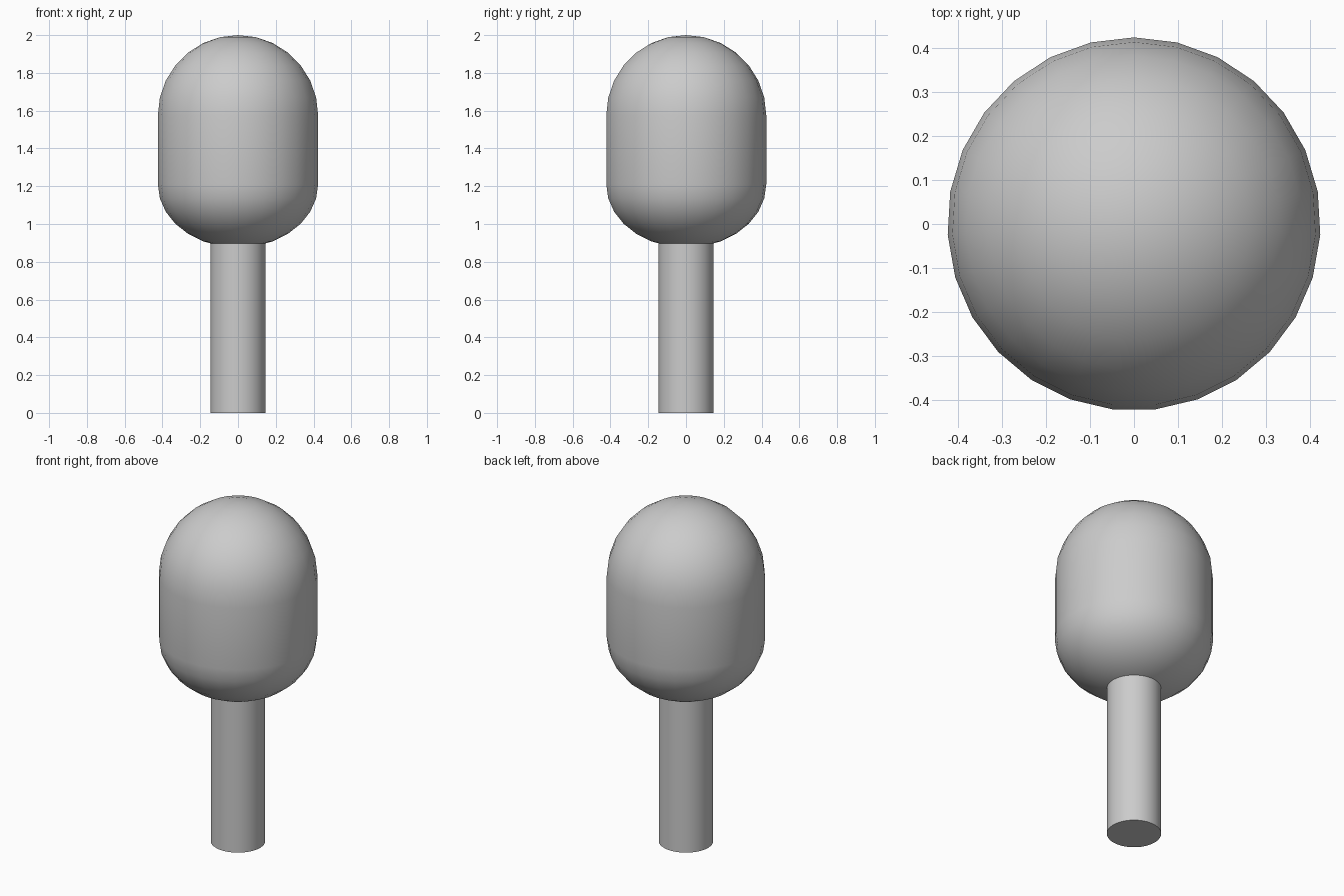
import bpy
import math

cube = bpy.data.objects.get("Cube")
if cube:
    bpy.data.objects.remove(cube, do_unlink=True)

grey = bpy.data.materials.new("plain grey")
grey.use_nodes = True
colour = (0.6, 0.6, 0.6, 1)
grey.diffuse_color = colour
grey.node_tree.nodes["Principled BSDF"].inputs["Base Color"].default_value = colour


def lathe(name, profile, sides):
    """Spin (radius, height) rings around z, listed from bottom to top."""
    verts, faces, rings = [], [], []
    for r, z in profile:
        count = sides if r > 1e-4 else 1
        rings.append([len(verts) + i for i in range(count)])
        for i in range(count):
            a = math.pi / 2 + math.tau * i / sides
            verts.append((r * math.cos(a), r * math.sin(a), z))
    for low, high in zip(rings, rings[1:]):
        for i in range(sides):
            j = (i + 1) % sides
            if len(low) == 1:
                faces.append((low[0], high[j], high[i]))
            elif len(high) == 1:
                faces.append((low[i], low[j], high[0]))
            else:
                faces.append((low[i], low[j], high[j], high[i]))
    # Flat caps on open ends
    if len(rings[0]) > 1:
        faces.append(rings[0][::-1])
    if len(rings[-1]) > 1:
        faces.append(rings[-1])
    mesh = bpy.data.meshes.new(name)
    mesh.from_pydata(verts, [], faces)
    mesh.materials.append(grey)
    obj = bpy.data.objects.new(name, mesh)
    bpy.context.collection.objects.link(obj)
    bpy.ops.object.select_all(action="DESELECT")
    obj.select_set(True)
    bpy.context.view_layer.objects.active = obj
    bpy.ops.object.shade_smooth_by_angle(angle=math.radians(40))
    return obj


# Rounded head: flattened lower dome, straight wall, hemispherical top
radius, steps = 0.425, 7
angles = [math.pi / 2 * i / steps for i in range(steps + 1)]
lower = [(radius * math.cos(a), 1.21 - 0.335 * math.sin(a)) for a in reversed(angles)]
upper = [(radius * math.cos(a), 1.575 + radius * math.sin(a)) for a in angles]
lathe("rounded_head", lower + upper, 27)

# Straight stem, its top hidden inside the head
lathe("stem", [(0.146, 0), (0.146, 0.95)], 32)
